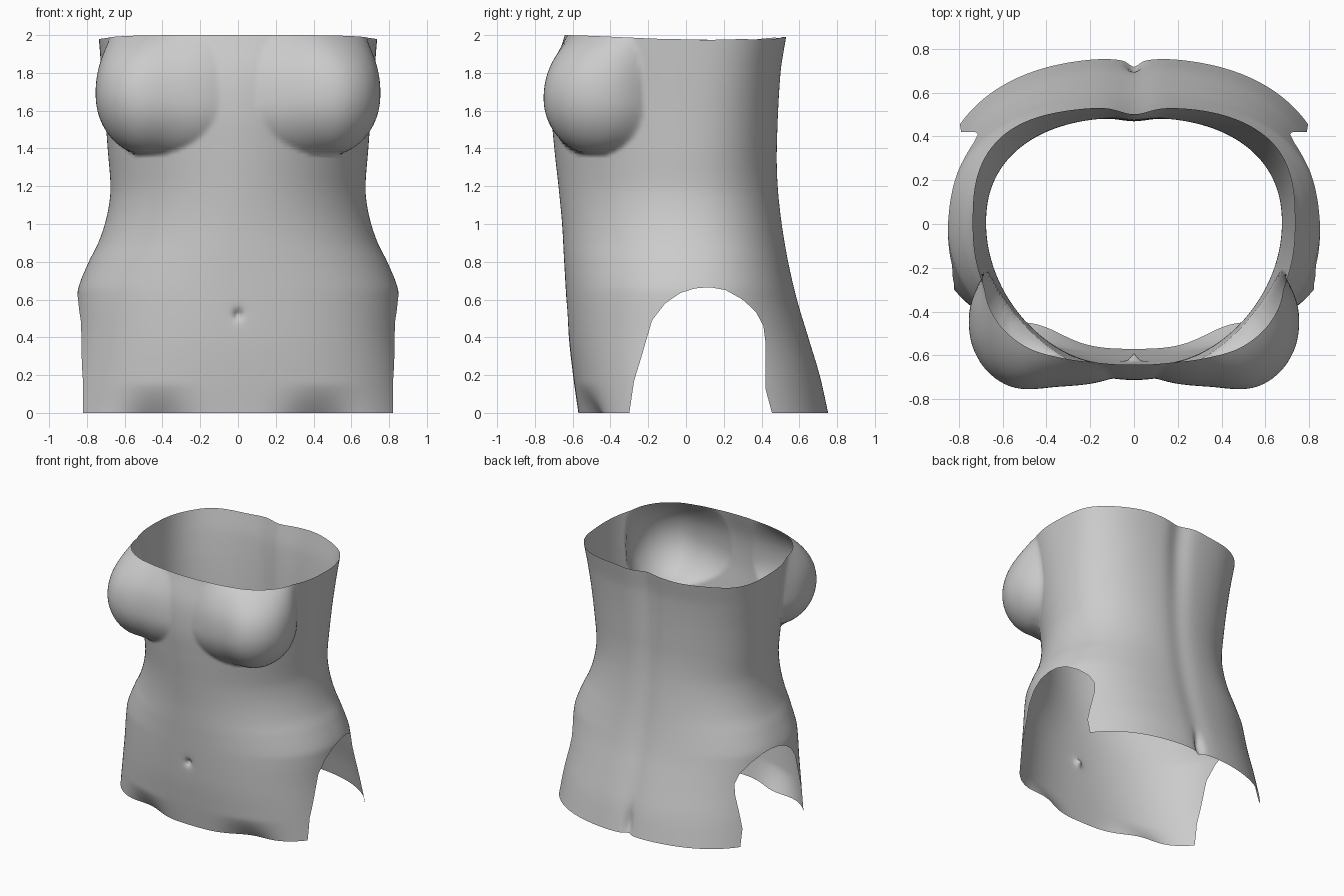
import bpy, bmesh, math
from mathutils import Vector

if "Cube" in bpy.data.objects:
    bpy.data.objects.remove(bpy.data.objects["Cube"])

COLS, ROWS = 240, 120

# Profiles by height: half width, front depth, back depth
WIDTH = [(0, .912), (.2, .885), (.4, .862), (.6, .852), (.67, .843), (.8, .79), (.9, .74), (1, .705),
         (1.1, .683), (1.2, .675), (1.4, .69), (1.6, .705), (1.8, .722), (2, .738)]
FRONT = [(0, .57), (.2, .598), (.4, .62), (.8, .645), (1, .656), (1.2, .675), (1.4, .697),
         (1.6, .712), (1.8, .698), (2, .642)]
BACK = [(0, .757), (.2, .712), (.4, .652), (.6, .592), (.8, .546), (1, .513), (1.2, .492),
        (1.4, .487), (1.8, .505), (2, .535)]
# Superellipse power of the section by height
POW_F = [(0, 2.35), (.4, 2.25), (.8, 2.05), (1.2, 1.92), (1.7, 2), (2, 2.3)]
POW_B = [(0, 2.45), (.6, 2.35), (1.2, 2.3), (1.6, 2.5), (2, 2.9)]
# Bust fullness by angle from the front
BUST = [(8, 0), (12, .025), (25, .11), (36, .215), (44, .24), (52, .22), (59, .17), (65, .105), (72, 0)]
# Leg opening outline in side view (y, z)
LEG = [(-.30, 0), (-.275, .17), (-.235, .3), (-.18, .49), (-.11, .58), (-.03, .635), (.05, .66), (.13, .665),
       (.21, .65), (.30, .6), (.37, .535), (.41, .46), (.42, .38), (.42, .13), (.455, 0)]


def curve(pts, z):
    """Smooth interpolation through profile points."""
    z = min(max(z, pts[0][0]), pts[-1][0])
    i = 0
    while i < len(pts) - 2 and z > pts[i + 1][0]:
        i += 1

    def slope(k):
        a, b = pts[max(k - 1, 0)], pts[min(k + 1, len(pts) - 1)]
        return (b[1] - a[1]) / (b[0] - a[0])
    (z0, v0), (z1, v1) = pts[i], pts[i + 1]
    h = z1 - z0
    t = (z - z0) / h
    return ((2*t**3 - 3*t*t + 1) * v0 + (t**3 - 2*t*t + t) * h * slope(i)
            + (3*t*t - 2*t**3) * v1 + (t**3 - t*t) * h * slope(i + 1))


def section(front, z):
    """Half width, depth and power of the front or back half."""
    return (curve(WIDTH, z), curve(FRONT if front else BACK, z), curve(POW_F if front else POW_B, z))


def bump(d, w):
    return math.exp(-(d / w) ** 2)


def surface(phi, z):
    """Body point; phi = 0 is the front, pi the back."""
    s, c = math.sin(phi), math.cos(phi)
    a, b, n = section(c > 0, z)
    r = (abs(s / a) ** n + abs(c / b) ** n) ** (-1 / n)
    if c > 0:
        # bust
        v = (z - 1.65) / (.285 if z < 1.65 else .37)
        q = 1 - v * v
        if q > 0:
            ang = math.degrees(math.atan2(abs(s), c))
            low = z < 1.65
            r += curve(BUST, 45 + (ang - 45) / q ** (.45 if low else .12)) * q ** (.5 if low else .85)
    x, y = r * s, -r * c
    if c > 0:
        # groin hollows and navel
        if z < .16:
            y += .065 * bump(abs(x) - .44, .17) * (1 - z / .16) ** 1.5
        y += .035 * bump(x, .018) * bump(z - .52, .022)
        y += .005 * bump(x, .05) * bump(z - .52, .05)
    else:
        # spine groove and lower cleft
        y -= (.014 + .018 * bump(z - 2, .5)) * bump(x, .09)
        y -= .035 * bump(x, .03) * bump(z - .06, .11)
    return Vector((x, y, z))


def rim(phi):
    """Slightly uneven top edge."""
    c = math.cos(phi)
    base = 2 - .022 * math.sin(phi) ** 6
    return base - (.014 + .004 * math.sin(9 * phi) if c < 0 else 0) * min(1, abs(c) * 2)


def in_leg(y, z):
    inside = False
    for (y0, z0), (y1, z1) in zip(LEG, LEG[1:] + LEG[:1]):
        if (z0 > z) != (z1 > z) and y < y0 + (z - z0) * (y1 - y0) / (z1 - z0):
            inside = not inside
    return inside


def nearest_leg(y, z):
    p, best = Vector((y, z)), None
    for a, b in zip(LEG, LEG[1:]):
        a, b = Vector(a), Vector(b)
        d = b - a
        q = a + d * min(max((p - a).dot(d) / d.length_squared, 0), 1)
        if best is None or (q - p).length < (best - p).length:
            best = q
    return best


# Body shell
bm = bmesh.new()
grid = []
for j in range(ROWS + 1):
    row = []
    for i in range(COLS):
        phi = 2 * math.pi * i / COLS
        row.append(bm.verts.new(surface(phi, rim(phi) * j / ROWS)))
    grid.append(row)
for j in range(ROWS):
    for i in range(COLS):
        k = (i + 1) % COLS
        bm.faces.new((grid[j][i], grid[j][k], grid[j + 1][k], grid[j + 1][i]))

# Leg openings: drop inner faces, then snap the edge onto the outline
cut = []
for f in bm.faces:
    m = f.calc_center_median()
    if abs(m.x) > .5 and in_leg(m.y, m.z):
        cut.append(f)
bmesh.ops.delete(bm, geom=cut, context='FACES')
edge = set()
for e in bm.edges:
    if e.is_boundary and .001 < max(v.co.z for v in e.verts) < .8:
        edge.update(e.verts)
for v in edge:
    q = Vector(LEG[0 if v.co.y < 0 else -1]) if v.co.z < .001 else nearest_leg(v.co.y, v.co.z)
    a, b, n = section(q.x < 0, q.y)
    x = a * (1 - (abs(q.x) / b) ** n) ** (1 / n)
    v.co = Vector((math.copysign(x, v.co.x), q.x, q.y))
bmesh.ops.dissolve_degenerate(bm, dist=.0005, edges=bm.edges[:])

mesh = bpy.data.meshes.new("torso_shell")
bm.to_mesh(mesh)
bm.free()
torso = bpy.data.objects.new("torso_shell", mesh)
bpy.context.collection.objects.link(torso)
for p in mesh.polygons:
    p.use_smooth = True

# Single plain grey
grey = bpy.data.materials.new("plain_grey")
grey.diffuse_color = (.6, .6, .6, 1)
grey.use_nodes = True
grey.node_tree.nodes["Principled BSDF"].inputs["Base Color"].default_value = grey.diffuse_color
mesh.materials.append(grey)
